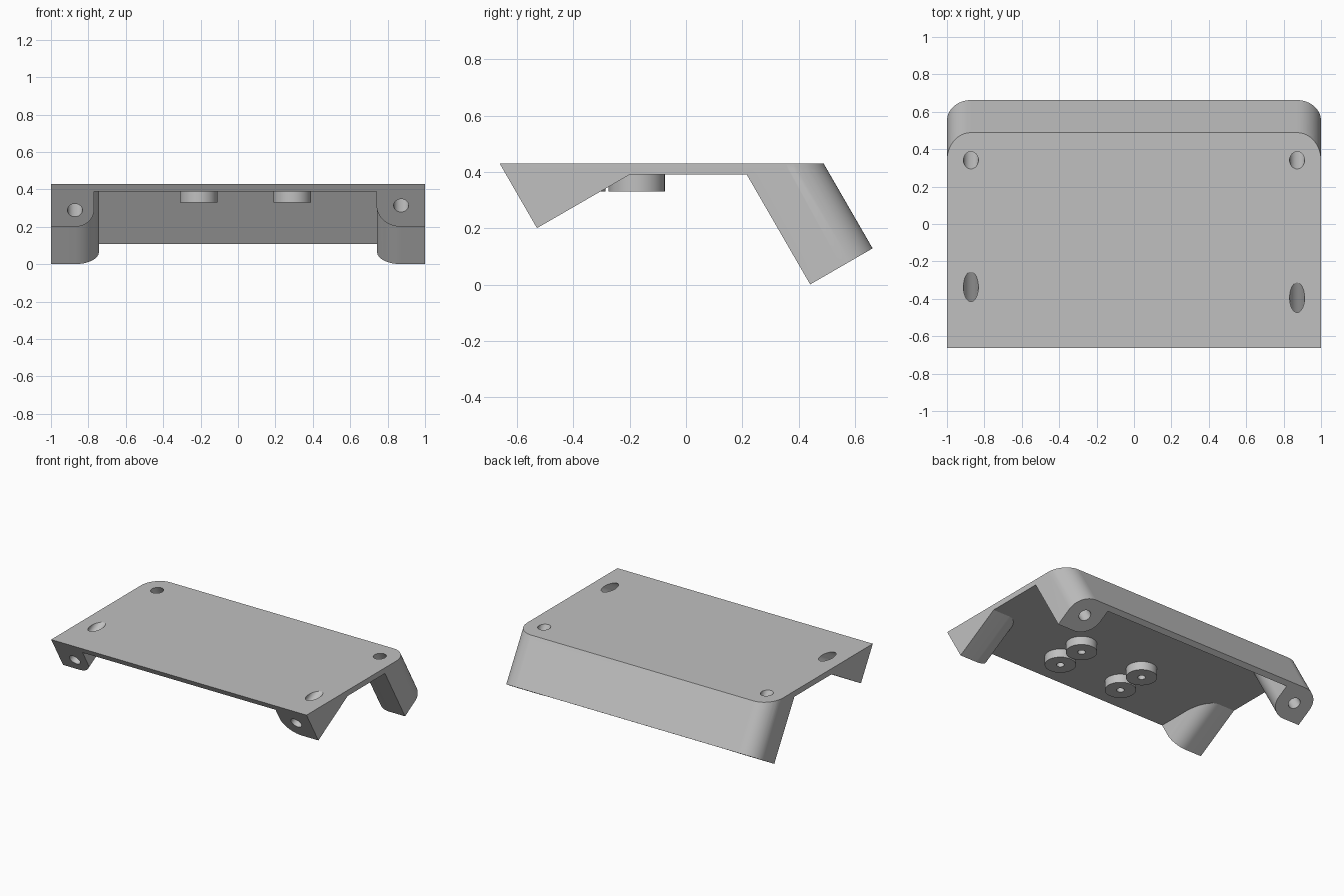
import bpy, bmesh
from math import sin, cos, radians, pi
from mathutils import Vector

if "Cube" in bpy.data.objects:
    bpy.data.objects.remove(bpy.data.objects["Cube"], do_unlink=True)

grey = bpy.data.materials.new("plain_grey")
grey.use_nodes = True
colour = (0.53, 0.53, 0.53, 1)
grey.diffuse_color = colour
grey.node_tree.nodes["Principled BSDF"].inputs["Base Color"].default_value = colour

# Tilted frame: ACROSS is normal to the slanted front, DOWN runs along the slant
TILT = radians(30)
X, Y, Z = Vector((1, 0, 0)), Vector((0, 1, 0)), Vector((0, 0, 1))
ACROSS = Vector((0, cos(TILT), sin(TILT)))
DOWN = Vector((0, sin(TILT), -cos(TILT)))

TOP, UNDER, JOIN = 0.43, 0.39, 0.41
FRONT, BACK, WALL = -0.358, 0.638, 0.04
REAR_BOTTOM, FRONT_BOTTOM = 0.22, -0.438
R, HOLE_X, HOLE_R = 0.128, 0.872, 0.04


def arc(cx, cy, r, start, end, steps=16):
    """Points on an arc, angles in degrees."""
    angles = [radians(start + (end - start) * i / steps) for i in range(steps + 1)]
    return [(cx + r * cos(a), cy + r * sin(a)) for a in angles]


def circle(cx, cy, r, steps=40):
    return arc(cx, cy, r, 0, 360, steps)[:-1]


def flip(points, side):
    return [(x * side, y) for x, y in points]


def prism(name, points, plane, along, lo, hi, below=None, above=None):
    """Extrude a section (x, plane) along an axis, trimmed by level planes."""
    bm = bmesh.new()
    face = bm.faces.new([bm.verts.new(X * x + plane * p + along * lo) for x, p in points])
    new = bmesh.ops.extrude_face_region(bm, geom=[face])["geom"]
    bmesh.ops.translate(bm, vec=along * (hi - lo),
                        verts=[g for g in new if isinstance(g, bmesh.types.BMVert)])
    for level, normal in ((below, Z), (above, -Z)):
        if level is not None:
            cut = bmesh.ops.bisect_plane(bm, geom=bm.verts[:] + bm.edges[:] + bm.faces[:],
                                         plane_co=Z * level, plane_no=normal, clear_outer=True)
            bmesh.ops.holes_fill(bm, edges=[e for e in bm.edges if e.is_boundary], sides=0)
    bmesh.ops.recalc_face_normals(bm, faces=bm.faces)
    mesh = bpy.data.meshes.new(name)
    bm.to_mesh(mesh)
    bm.free()
    mesh.materials.append(grey)
    obj = bpy.data.objects.new(name, mesh)
    bpy.context.collection.objects.link(obj)
    return obj


def select(obj):
    bpy.ops.object.select_all(action="DESELECT")
    obj.select_set(True)
    bpy.context.view_layer.objects.active = obj


def combine(target, tool, operation):
    """Apply a boolean and discard the tool."""
    tool.hide_render = True
    mod = target.modifiers.new("combine", "BOOLEAN")
    mod.operation, mod.solver, mod.object = operation, "EXACT", tool
    select(target)
    bpy.ops.object.modifier_apply(modifier=mod.name)
    bpy.data.objects.remove(tool, do_unlink=True)


def smooth(obj):
    select(obj)
    bpy.ops.object.shade_smooth_by_angle(angle=radians(30))


# Top plate with rounded rear corners
rear = BACK - R
outline = ([(-1, FRONT), (1, FRONT)] + arc(HOLE_X, rear, R, 0, 90)
           + arc(-HOLE_X, rear, R, 90, 180))
body = prism("mount_plate", outline, ACROSS, DOWN, -1.2, 0.6, below=TOP, above=UNDER)

# Slanted rear wall between the legs
wall = [(-HOLE_X, BACK - WALL), (HOLE_X, BACK - WALL), (HOLE_X, BACK), (-HOLE_X, BACK)]
combine(body, prism("rear_wall", wall, ACROSS, DOWN, -1, REAR_BOTTOM, below=JOIN), "UNION")

for side, front_r in ((1, 0.131), (-1, 0.102)):
    # Rear leg: rounded outside at the back and inside at the front
    leg = ([(1, rear - R)] + arc(HOLE_X, rear, R, 0, 90) + [(HOLE_X - R, BACK)]
           + arc(HOLE_X, rear, R, 180, 270))
    combine(body, prism("rear_leg", flip(leg, side), ACROSS, DOWN, -1, REAR_BOTTOM,
                        below=JOIN), "UNION")

    # Front lug: rounded on its lower inside corner
    level = FRONT_BOTTOM - front_r
    lug = ([(1, -0.8), (1, FRONT_BOTTOM)] + arc(HOLE_X, level, front_r, 90, 180)
           + [(HOLE_X - front_r, -0.8)])
    combine(body, prism("front_lug", flip(lug, side), DOWN, ACROSS, FRONT, 0.6,
                        below=JOIN), "UNION")

    # Screw holes through the legs and lugs
    rear_hole = circle(HOLE_X * side, rear, HOLE_R)
    combine(body, prism("rear_hole", rear_hole, ACROSS, DOWN, -0.6, 0.5), "DIFFERENCE")
    front_hole = circle(HOLE_X * side, level, HOLE_R)
    combine(body, prism("front_hole", front_hole, DOWN, ACROSS, -0.5, 0.4), "DIFFERENCE")
smooth(body)

# Round standoffs with blind holes under the plate
for x in (-0.21, 0.29):
    for y in (-0.175, -0.385):
        pad = prism("standoff", circle(x, y, 0.1), Y, Z, 0.33, 0.4)
        combine(pad, prism("standoff_hole", circle(x, y, 0.025, 24), Y, Z, 0.3, 0.45),
                "DIFFERENCE")
        smooth(pad)
